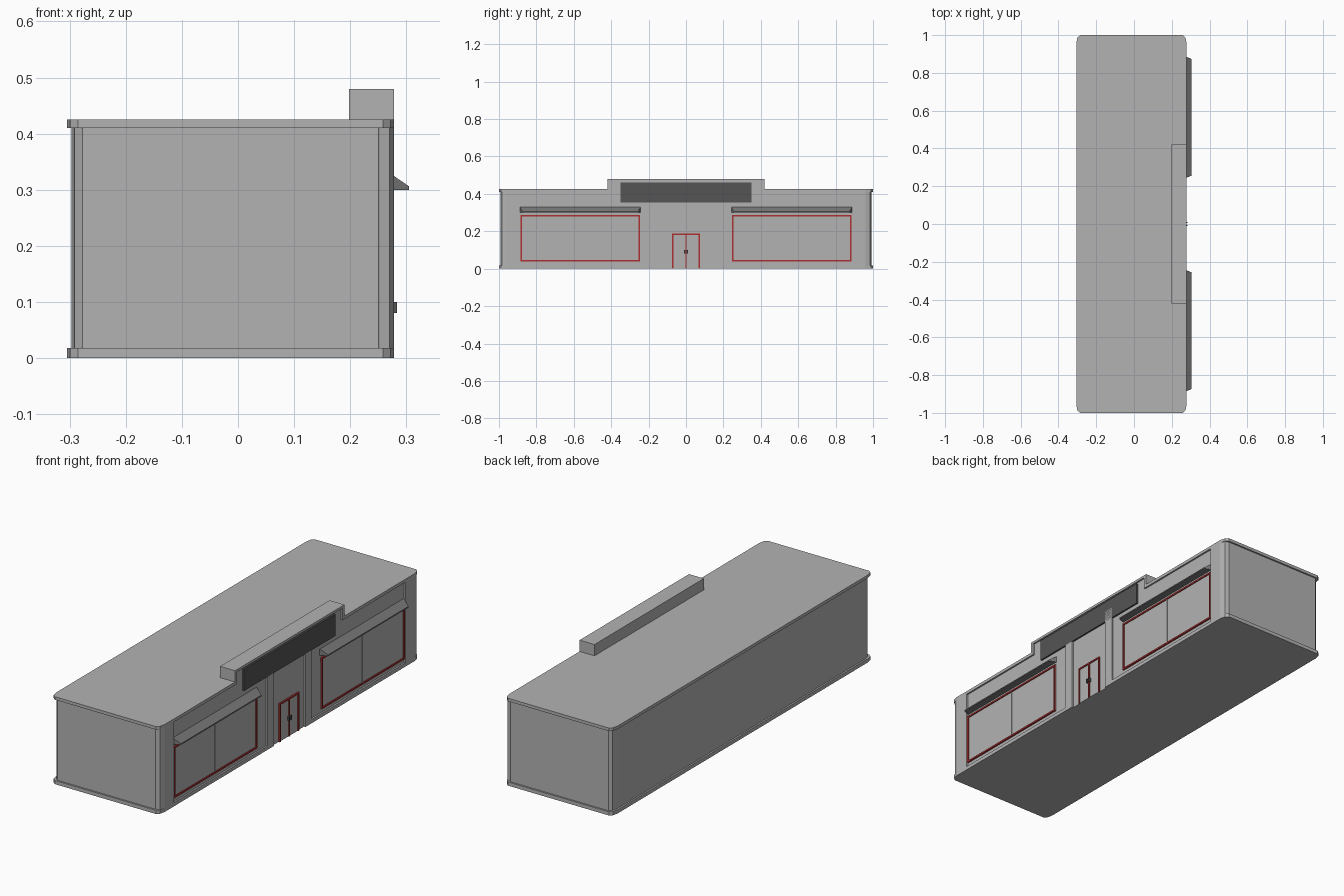
import bpy, bmesh
from mathutils import Vector

cube = bpy.data.objects.get("Cube")
if cube:
    bpy.data.objects.remove(cube, do_unlink=True)


def material(name, rgb):
    m = bpy.data.materials.new(name)
    m.use_nodes = True
    m.diffuse_color = (*rgb, 1)
    m.node_tree.nodes["Principled BSDF"].inputs["Base Color"].default_value = (*rgb, 1)
    return m


GREY = material("wall grey", (0.45, 0.45, 0.45))
AWNING = material("awning grey", (0.2, 0.2, 0.2))
DARK = material("dark grey", (0.09, 0.09, 0.09))
RED = material("frame red", (0.42, 0.03, 0.03))

WALL, FACE = 0.27, 0.278      # recessed wall plane and raised trim plane
BACK = -0.305
ROOF, EAVE = 0.425, 0.41


def prism(name, points, offset, mat):
    """Extrude a polygon of 3D points along an offset vector."""
    bm = bmesh.new()
    face = bm.faces.new([bm.verts.new(p) for p in points])
    top = bmesh.ops.extrude_face_region(bm, geom=[face])
    moved = [v for v in top["geom"] if isinstance(v, bmesh.types.BMVert)]
    bmesh.ops.translate(bm, verts=moved, vec=Vector(offset))
    if len([f for f in bm.faces if len(f.verts) == len(points)]) < 2:
        bm.faces.new([bm.verts[i] for i in range(len(points))])
    bmesh.ops.recalc_face_normals(bm, faces=bm.faces)
    me = bpy.data.meshes.new(name)
    bm.to_mesh(me)
    bm.free()
    me.materials.append(mat)
    ob = bpy.data.objects.new(name, me)
    bpy.context.collection.objects.link(ob)
    return ob


def box(name, x, y, z, mat):
    pts = [(x[0], y[0], z[0]), (x[1], y[0], z[0]), (x[1], y[1], z[0]), (x[0], y[1], z[0])]
    return prism(name, pts, (0, 0, z[1] - z[0]), mat)


def plan(front, back, half, notch=0):
    """Half outline with softened corners, mirrored; notch recesses the front middle."""
    side = [(front, half - 0.04), (front - 0.006, half - 0.012), (front - 0.02, half),
            (back + 0.02, half), (back + 0.006, half - 0.012), (back, half - 0.04)]
    if notch:
        side = [(WALL, notch), (front, notch)] + side
    return side + [(x, -y) for x, y in reversed(side)]


def slab(name, outline, z0, z1):
    return prism(name, [(x, y, z0) for x, y in outline], (0, 0, z1 - z0), GREY)


def frame(name, y0, y1, z0, z1, t, sill=True):
    """Thin rectangular border standing on the front wall."""
    x = (WALL, FACE)
    box(name + "_side_a", x, (y0, y0 + t), (z0, z1), RED)
    box(name + "_side_b", x, (y1 - t, y1), (z0, z1), RED)
    box(name + "_head", x, (y0 + t, y1 - t), (z1 - t, z1), RED)
    if sill:
        box(name + "_sill", x, (y0 + t, y1 - t), (z0, z0 + t), RED)


# Building shell with base and roof trims
slab("building_walls", plan(WALL, BACK + 0.008, 0.992), 0.018, EAVE)
slab("base_trim", plan(FACE, BACK, 1.0, 0.17), 0, 0.018)
slab("roof_slab", plan(FACE, BACK, 1.0, 0.405), EAVE, ROOF)

# Raised parapet with a stepped border round its recessed face
box("parapet", (0.198, WALL), (-0.42, 0.42), (ROOF, 0.48), GREY)
box("parapet_top_trim", (WALL, FACE), (-0.42, 0.42), (0.468, 0.48), GREY)
box("sign_board", (WALL, FACE), (-0.35, 0.35), (0.355, 0.46), DARK)

for s, label in ((1, "left"), (-1, "right")):
    def span(a, b):
        return tuple(sorted((s * a, s * b)))

    box(label + "_parapet_side_trim", (WALL, FACE), span(0.405, 0.42), (ROOF, 0.468), GREY)

    # Corner and entrance pilasters
    corner = [(WALL - 0.02, 0.89), (FACE, 0.89), (FACE, 0.96),
              (FACE - 0.008, 0.985), (WALL - 0.02, 0.991)]
    prism(label + "_corner_pilaster", [(x, s * y, 0.018) for x, y in corner],
          (0, 0, EAVE - 0.018), GREY)
    box(label + "_entrance_pilaster", (WALL, FACE), span(0.12, 0.17), (0, EAVE), GREY)

    # Shop window
    y0, y1 = span(0.247, 0.885)
    frame(label + "_window", y0, y1, 0.038, 0.287, 0.008)
    box(label + "_window_glass", (WALL, WALL + 0.003), (y0, y1), (0.04, 0.285), GREY)
    mid = (y0 + y1) / 2
    box(label + "_window_mullion", (WALL, WALL + 0.006), (mid - 0.003, mid + 0.003),
        (0.046, 0.279), GREY)

    # Sloping awning with tapered ends
    profile = [(WALL, 0.3), (0.305, 0.3), (0.305, 0.306), (WALL, 0.33)]
    a0, a1 = span(0.242, 0.888)
    awning = prism(label + "_awning", [(x, a0, z) for x, z in profile],
                   (0, a1 - a0, 0), AWNING)
    for v in awning.data.vertices:
        if v.co.x > 0.3:
            v.co.y += 0.014 if v.co.y < mid else -0.014

    # Door leaf and handle
    box(label + "_door_leaf", (WALL, WALL + 0.003), span(0.003, 0.07), (0, 0.182), GREY)
    box(label + "_door_handle", (WALL, 0.283), span(0.004, 0.011), (0.08, 0.1), DARK)

# Door surround and meeting stile
box("door_threshold_wall", (WALL - 0.02, WALL), (-0.17, 0.17), (0, 0.018), GREY)
frame("door_frame", -0.075, 0.075, 0, 0.187, 0.007, sill=False)
box("door_stile", (WALL, FACE), (-0.003, 0.003), (0, 0.18), RED)
